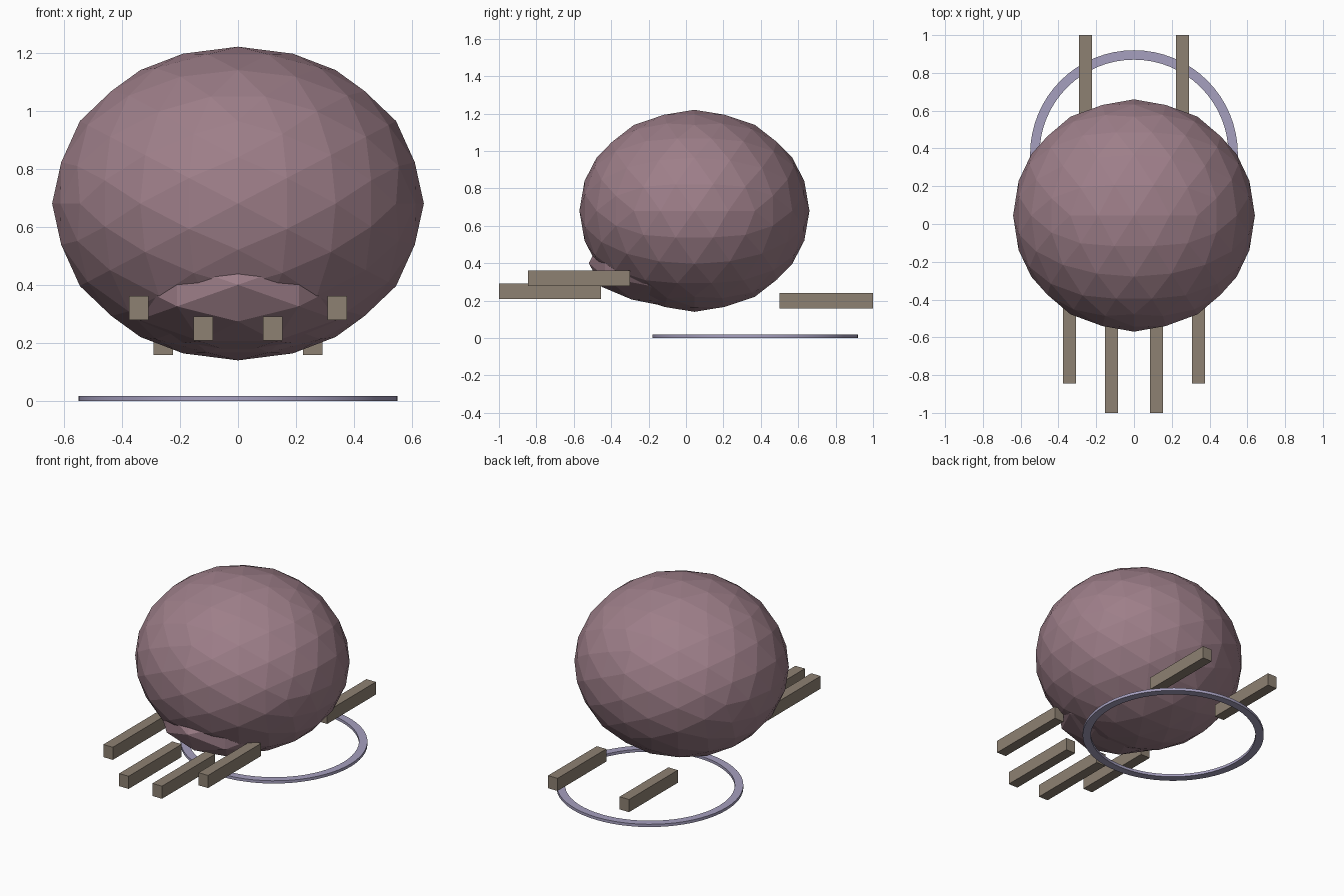
import bpy, bmesh, math
from mathutils import Matrix

if "Cube" in bpy.data.objects:
    bpy.data.objects.remove(bpy.data.objects["Cube"])


def material(name, rgb):
    m = bpy.data.materials.new(name)
    m.diffuse_color = (*rgb, 1)
    m.use_nodes = True
    m.node_tree.nodes["Principled BSDF"].inputs["Base Color"].default_value = m.diffuse_color
    return m


FLESH = material("mauve", (0.34, 0.21, 0.25))
CLAW = material("horn", (0.27, 0.22, 0.17))
METAL = material("lilac", (0.38, 0.35, 0.52))


def finish(bm, name, mat):
    bmesh.ops.recalc_face_normals(bm, faces=bm.faces)
    mesh = bpy.data.meshes.new(name)
    bm.to_mesh(mesh)
    bm.free()
    mesh.materials.append(mat)
    ob = bpy.data.objects.new(name, mesh)
    bpy.context.collection.objects.link(ob)
    return ob


def faceted_ball(name, centre, radii, level):
    # tilt the icosphere so it is mirror-symmetric about all three axes
    tilt = Matrix.Rotation(-math.atan((math.sqrt(5) - 1) / 2), 4, 'Y')
    bm = bmesh.new()
    bmesh.ops.create_icosphere(
        bm, subdivisions=level, radius=1,
        matrix=Matrix.Translation(centre) @ Matrix.Diagonal((*radii, 1)) @ tilt)
    return finish(bm, name, FLESH)


def block(name, centre, size):
    bm = bmesh.new()
    bmesh.ops.create_cube(
        bm, size=1, matrix=Matrix.Translation(centre) @ Matrix.Diagonal((*size, 1)))
    return finish(bm, name, CLAW)


# Rounded body and the lower lump that breaks through its front
faceted_ball("body", (0, 0.045, 0.68), (0.64, 0.615, 0.54), 3)
faceted_ball("lower_lump", (0, -0.06, 0.4), (0.42, 0.46, 0.24), 2)

# Bars: x, y start, y end, z middle, mirrored left and right
bars = {
    "front_inner_bar": (0.12, -1.0, -0.455, 0.25),
    "front_outer_bar": (0.342, -0.845, -0.30, 0.32),
    "rear_bar": (0.257, 0.50, 1.0, 0.20),
}
for name, (x, y0, y1, z) in bars.items():
    for side, s in (("left", -1), ("right", 1)):
        block(f"{name}_{side}", (s * x, (y0 + y1) / 2, z), (0.068, y1 - y0, 0.082))

# Flat ring lying on the floor
bm = bmesh.new()
profile = [(0.50, 0), (0.55, 0), (0.55, 0.018), (0.50, 0.018)]
N = 64
rows = []
for i in range(N):
    a = 2 * math.pi * i / N
    rows.append([bm.verts.new((r * math.cos(a), 0.37 + r * math.sin(a), z))
                 for r, z in profile])
for i in range(N):
    p, q = rows[i], rows[(i + 1) % N]
    for j in range(4):
        k = (j + 1) % 4
        bm.faces.new((p[j], q[j], q[k], p[k]))
ring = finish(bm, "floor_ring", METAL)
bpy.context.view_layer.objects.active = ring
ring.select_set(True)
bpy.ops.object.shade_smooth_by_angle(angle=math.radians(30))
